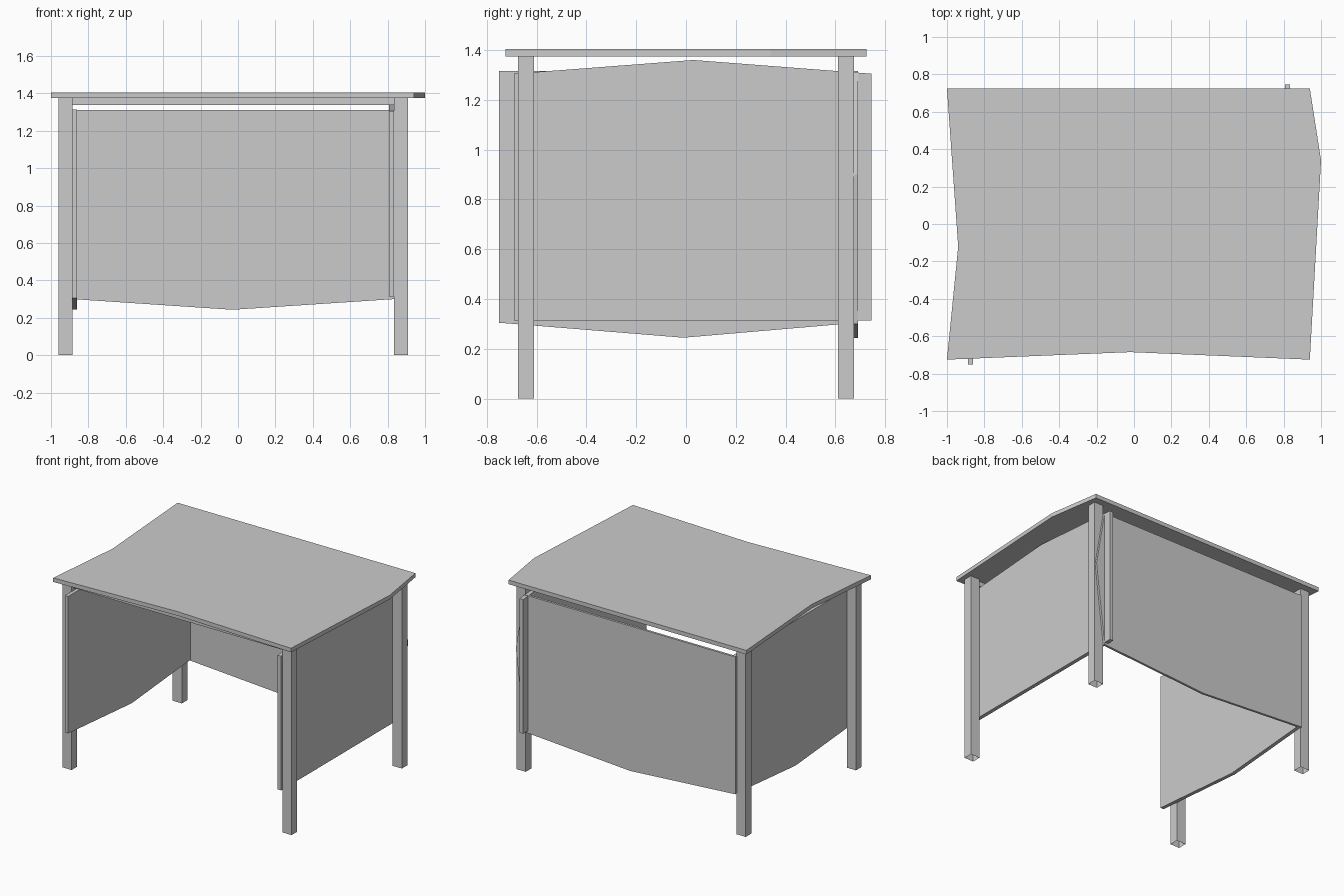
import bpy, bmesh
from mathutils import Vector

cube = bpy.data.objects.get("Cube")
if cube:
    bpy.data.objects.remove(cube, do_unlink=True)

GREY = (0.6, 0.6, 0.6, 1)
grey = bpy.data.materials.new("plain_grey")
grey.use_nodes = True
grey.diffuse_color = GREY
grey.node_tree.nodes["Principled BSDF"].inputs["Base Color"].default_value = GREY


def slab(name, outline, axis, start, end, open_base=False):
    """Extrude a flat outline along one axis; the outline uses the other two axes in order."""
    bm = bmesh.new()

    def place(u, v, w):
        co = [u, v]
        co.insert(axis, w)
        return bm.verts.new(co)

    base = bm.faces.new([place(u, v, start) for u, v in outline])
    grown = bmesh.ops.extrude_face_region(bm, geom=[base], use_keep_orig=True)
    shift = Vector((0, 0, 0))
    shift[axis] = end - start
    moved = [g for g in grown["geom"] if isinstance(g, bmesh.types.BMVert)]
    bmesh.ops.translate(bm, verts=moved, vec=shift)
    bmesh.ops.recalc_face_normals(bm, faces=bm.faces[:])
    if open_base:
        bmesh.ops.delete(bm, geom=[base], context='FACES_ONLY')
    mesh = bpy.data.meshes.new(name)
    bm.to_mesh(mesh)
    bm.free()
    mesh.materials.append(grey)
    obj = bpy.data.objects.new(name, mesh)
    bpy.context.collection.objects.link(obj)
    return obj


def rect(u0, u1, v0, v1):
    return [(u0, v0), (u1, v0), (u1, v1), (u0, v1)]


X, Y, Z = 0, 1, 2

# Warped table top
slab("table_top", [(-1, -0.725), (-0.02, -0.685), (0.94, -0.725), (1, 0.34),
                   (0.94, 0.725), (-1, 0.725), (-0.94, -0.12)], Z, 1.375, 1.405)

# Four hollow-ended legs
for side, x in (("right", -0.96), ("left", 0.835)):
    for end, y in (("front", -0.675), ("back", 0.61)):
        slab(f"{end}_{side}_leg", rect(x, x + 0.075, y, y + 0.065), Z, 0, 1.375,
             open_base=True)

# Side panels: one sags along the bottom, one rises along the top
slab("right_side_panel", [(-0.75, 0.305), (-0.01, 0.245), (0.69, 0.305),
                          (0.69, 1.315), (-0.75, 1.315)], X, -0.887, -0.86)
slab("left_side_panel", [(-0.69, 0.315), (0.745, 0.315), (0.745, 1.305),
                         (0.03, 1.36), (-0.69, 1.305)], X, 0.807, 0.835)

# Back panel with a sagging bottom and one bowed edge
slab("back_panel", [(-0.885, 0.3), (-0.03, 0.243), (0.835, 0.3), (0.905, 0.9),
                    (0.835, 1.312), (-0.885, 1.312)], Y, 0.673, 0.69)

# Rail under the front of the top
slab("front_rail", rect(-0.885, 0.835, 1.338, 1.375), Y, -0.66, -0.63)
